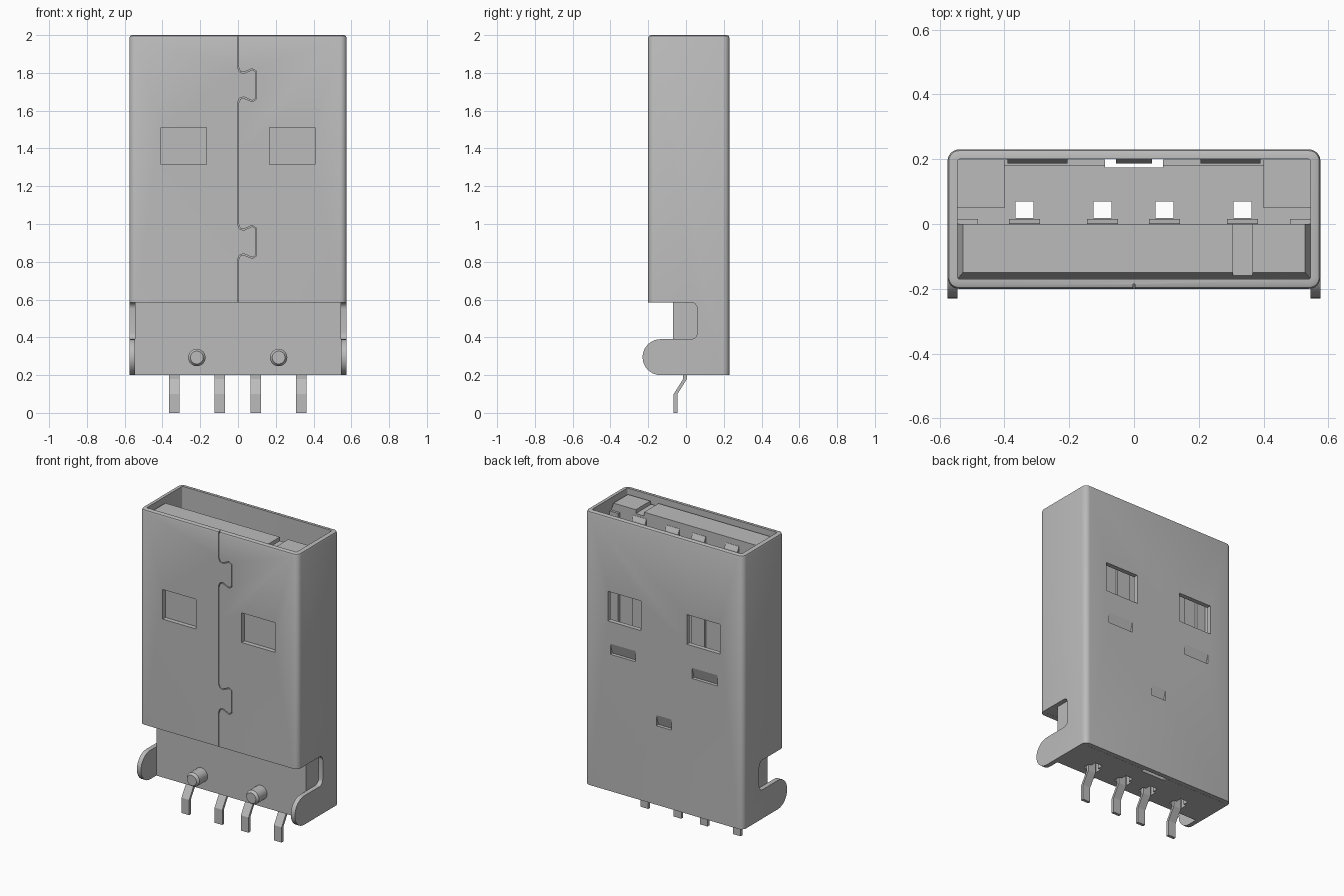
import bpy, bmesh, math
from mathutils import Vector

cube = bpy.data.objects.get("Cube")
if cube:
    bpy.data.objects.remove(cube, do_unlink=True)

grey = bpy.data.materials.new("plain grey")
grey.use_nodes = True
colour = (0.5, 0.5, 0.5, 1)
grey.diffuse_color = colour
grey.node_tree.nodes["Principled BSDF"].inputs["Base Color"].default_value = colour


def finish(name, bm):
    bmesh.ops.recalc_face_normals(bm, faces=bm.faces)
    mesh = bpy.data.meshes.new(name)
    bm.to_mesh(mesh)
    bm.free()
    mesh.materials.append(grey)
    obj = bpy.data.objects.new(name, mesh)
    bpy.context.collection.objects.link(obj)
    return obj


def loft(name, rings, closed=False):
    """Join rings of equal length; closed joins the last ring to the first."""
    bm = bmesh.new()
    rows = [[bm.verts.new(p) for p in ring] for ring in rings]
    n = len(rows[0])
    pairs = list(zip(rows, rows[1:] + rows[:1]))
    for a, b in pairs if closed else pairs[:-1]:
        for i in range(n):
            j = (i + 1) % n
            bm.faces.new((a[i], a[j], b[j], b[i]))
    if not closed:
        bm.faces.new(rows[0])
        bm.faces.new(rows[-1])
    return finish(name, bm)


def prism(name, pts, axis, lo, hi):
    """Extrude a profile along x (points are y, z) or along y (points are x, z)."""
    def place(p, d):
        return (d, *p) if axis == "x" else (p[0], d, p[1])
    return loft(name, [[place(p, d) for p in pts] for d in (lo, hi)])


def box(name, x, y, z):
    return prism(name, [(y[0], z[0]), (y[1], z[0]), (y[1], z[1]), (y[0], z[1])], "x", *x)


def rounded(a, b, r, steps=6):
    """Rounded rectangle between two opposite corners."""
    pts = []
    corners = [(b[0] - r, b[1] - r), (a[0] + r, b[1] - r),
               (a[0] + r, a[1] + r), (b[0] - r, a[1] + r)]
    for k, (cx, cy) in enumerate(corners):
        for s in range(steps + 1):
            t = math.pi / 2 * (k + s / steps)
            pts.append((cx + r * math.cos(t), cy + r * math.sin(t)))
    return pts


def cut(obj, cutter):
    mod = obj.modifiers.new("cut", "BOOLEAN")
    mod.operation = "DIFFERENCE"
    mod.solver = "EXACT"
    mod.object = cutter
    bpy.context.view_layer.objects.active = obj
    bpy.ops.object.modifier_apply(modifier=mod.name)
    bpy.data.objects.remove(cutter, do_unlink=True)


def smooth(obj):
    bpy.ops.object.select_all(action="DESELECT")
    obj.select_set(True)
    bpy.context.view_layer.objects.active = obj
    bpy.ops.object.shade_smooth_by_angle(angle=math.radians(32))


# Metal shell: a rounded tube with a softened top lip
def shell_ring(inset, r, z):
    return [(x, y, z) for x, y in
            rounded((-0.575 + inset, -0.2 + inset), (0.575 - inset, 0.23 - inset), r)]


shell = loft("shell", [shell_ring(0, 0.035, 0.2), shell_ring(0, 0.035, 1.986),
                       shell_ring(0.004, 0.031, 1.996), shell_ring(0.014, 0.021, 2),
                       shell_ring(0.03, 0.008, 2), shell_ring(0.03, 0.008, 0.2)], closed=True)

# Open lower front and the rounded side notches
cut(shell, box("cutter", (-0.7, 0.7), (-0.4, -0.1), (0.1, 0.45)))
cut(shell, prism("cutter", rounded((-0.5, 0.39), (0.06, 0.585), 0.035), "x", -0.7, 0.7))

# Square windows on both broad sides, and openings for the spring tabs
tabs = [("left_tab", 0.205, 0.39, 1.1), ("right_tab", -0.39, -0.205, 1.1),
        ("centre_tab", -0.055, 0.055, 0.72)]
for side in (-1, 1):
    xs = sorted((side * 0.167, side * 0.408))
    cut(shell, box("cutter", xs, (-0.3, -0.15), (1.315, 1.51)))
    cut(shell, box("cutter", xs, (0.15, 0.3), (1.315, 1.51)))
for name, x0, x1, z in tabs:
    cut(shell, box("cutter", (x0, x1), (0.18, 0.3), (z, z + 0.07)))
    prism(name, [(0.23, z + 0.07), (0.208, z), (0.186, z), (0.2, z + 0.07)], "x", x0, x1)

# Interlocking seam engraved down the front
lock = [(0, 1.83), (0.01, 1.806), (0.03, 1.8), (0.075, 1.82), (0.095, 1.808),
        (0.095, 1.662), (0.075, 1.65), (0.03, 1.67), (0.01, 1.664), (0, 1.64)]
path = [Vector(p) for p in
        [(0, 2.05)] + lock + [(x, z - 0.83) for x, z in lock] + [(0, 0.5)]]
left, right = [], []
for i, p in enumerate(path):
    d = (path[min(i + 1, len(path) - 1)] - path[max(i - 1, 0)]).normalized()
    n = Vector((-d.y, d.x)) * 0.003
    left.append(p + n)
    right.append(p - n)
cut(shell, prism("cutter", [tuple(p) for p in left + right[::-1]], "y", -0.25, -0.185))
smooth(shell)

# Rounded side hooks
hook = [(-0.1, 0.39)]
for s in range(17):
    t = math.pi / 2 + math.pi * s / 16
    hook.append((-0.135 + 0.095 * math.cos(t), 0.295 + 0.095 * math.sin(t)))
hook.append((-0.1, 0.2))
for name, x in (("left_hook", 0.545), ("right_hook", -0.575)):
    smooth(prism(name, hook, "x", x, x + 0.03))

# Insulating base with through slots
pins = (-0.338, -0.097, 0.094, 0.335)
base = prism("base", [(-0.07, 0.2), (0.199, 0.2), (0.199, 0.7), (0.18, 0.7), (0.18, 0.75),
                      (-0.169, 0.75), (-0.169, 0.585), (-0.07, 0.585)], "x", -0.545, 0.545)
for x in pins:
    cut(base, box("cutter", (x - 0.028, x + 0.028), (0.018, 0.07), (0.1, 0.9)))
    cut(base, box("cutter", (x - 0.048, x + 0.048), (-0.015, 0.03), (0.1, 0.28)))
cut(base, box("cutter", (-0.09, 0.09), (0.175, 0.25), (0.1, 0.9)))
for name, side in (("left_arm", 1), ("right_arm", -1)):
    box(name, sorted((side * 0.4, side * 0.545)), (0.05, 0.199), (0.65, 0.9))

# Tongue with a chamfered tip and one groove across it
def tongue_ring(x, y, z):
    return [(-x, y, z), (x, y, z), (x, 0, z), (-x, 0, z)]


tongue = loft("tongue", [tongue_ring(0.544, -0.169, 0.7), tongue_ring(0.544, -0.169, 1.92),
                         tongue_ring(0.528, -0.15, 1.97)])
cut(tongue, box("cutter", (0.305, 0.365), (-0.3, 0.1), (1.945, 2.1)))
for name, side in (("left_rail", 1), ("right_rail", -1)):
    box(name, sorted((side * 0.482, side * 0.544)), (-0.01, 0.016), (0.7, 1.92))

# Contacts on the tongue and bent solder pins
for i, x in enumerate(pins, 1):
    prism(f"contact_{i}", [(-0.01, 0.7), (0.016, 0.7), (0.016, 1.9), (0.002, 1.93),
                           (-0.01, 1.93)], "x", x - 0.048, x + 0.048)
    prism(f"pin_{i}", [(-0.015, 0.32), (0.005, 0.32), (0.005, 0.18), (-0.045, 0.1),
                       (-0.045, 0), (-0.065, 0), (-0.065, 0.1), (-0.015, 0.18)],
          "x", x - 0.028, x + 0.028)

# Locating pegs on the front of the base
for name, cx in (("left_peg", 0.215), ("right_peg", -0.218)):
    rings = []
    for r, y in ((0.046, -0.05), (0.046, -0.155), (0.034, -0.17)):
        rings.append([(cx + r * math.cos(math.tau * k / 32), y,
                       0.293 + r * math.sin(math.tau * k / 32)) for k in range(32)])
    smooth(loft(name, rings))
